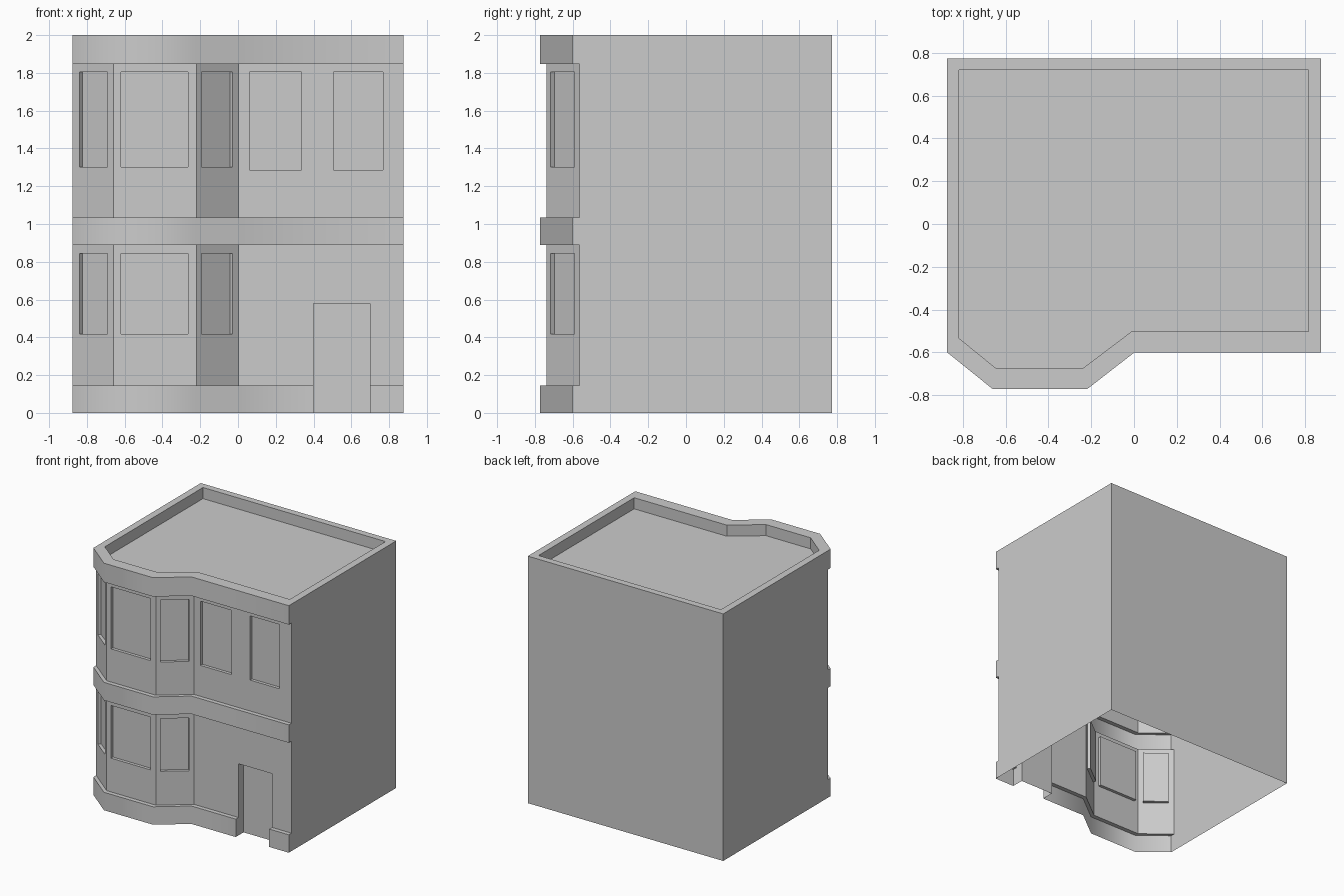
import bpy, bmesh, math
from mathutils import Vector

if "Cube" in bpy.data.objects:
    bpy.data.objects.remove(bpy.data.objects["Cube"])

W, BACK = 0.875, 0.774
BAND_Y, WALL_Y = -0.6, -0.565          # front lines of the trim bands and walls
BAY = [(-W, 0), (-0.66, -0.173), (-0.22, -0.173), (0.003, 0)]
PLAIN = BAY + [(W, 0)]
DOOR_X0, DOOR_X1, DOOR_Z, DOOR_Y = 0.4, 0.7, 0.58, -0.5
WITH_DOOR = BAY + [(DOOR_X0, 0), (DOOR_X1, 0), (W, 0)]
ROOF_Z = 1.91


def is_door(a, b):
    return (a[0], b[0]) == (DOOR_X0, DOOR_X1)


def make(name, quads, smooth=False):
    bm = bmesh.new()
    for q in quads:
        bm.faces.new([bm.verts.new(p) for p in q])
    bmesh.ops.remove_doubles(bm, verts=bm.verts, dist=1e-4)
    me = bpy.data.meshes.new(name)
    bm.to_mesh(me)
    bm.free()
    ob = bpy.data.objects.new(name, me)
    bpy.context.collection.objects.link(ob)
    if smooth:
        bpy.ops.object.select_all(action='DESELECT')
        ob.select_set(True)
        bpy.context.view_layer.objects.active = ob
        bpy.ops.object.shade_smooth_by_angle(angle=math.radians(50))
    return ob


def panel(a, b, y, z0, z1, holes=(), depth=0.025):
    """Front wall facet from a to b; returns wall quads and recessed window quads."""
    d = Vector((b[0] - a[0], b[1] - a[1], 0)).normalized()
    push = Vector((-d.y, d.x, 0)) * depth

    def pt(x, z):
        t = (x - a[0]) / (b[0] - a[0])
        return Vector((x, y + a[1] + t * (b[1] - a[1]), z))

    def rect(l, r, lo, hi):
        return [pt(l, lo), pt(r, lo), pt(r, hi), pt(l, hi)]

    xs = sorted({a[0], b[0], *[v for h in holes for v in h[:2]]})
    zs = sorted({z0, z1, *[v for h in holes for v in h[2:]]})
    wall, window = [], []
    for l, r in zip(xs, xs[1:]):
        for lo, hi in zip(zs, zs[1:]):
            if (l, r, lo, hi) not in holes:
                wall.append(rect(l, r, lo, hi))
    for h in holes:
        c = rect(*h)
        window.append([p + push for p in c])
        for p, q in zip(c, c[1:] + c[:1]):
            window.append([p, q, q + push, p + push])
    return wall, window


def ledge(a, b, z, up):
    q = [(a[0], BAND_Y + a[1], z), (b[0], BAND_Y + b[1], z),
         (b[0], WALL_Y + b[1], z), (a[0], WALL_Y + a[1], z)]
    return q if up else q[::-1]


# Storey walls with recessed windows
def storey(name, outline, z0, z1, wz, extra=()):
    walls, windows = [], []
    spans = {0: [(-0.84, -0.69)], 1: [(-0.62, -0.265)], 2: [(-0.192, -0.028)]}
    if extra:
        spans[3] = extra
    for i, (a, b) in enumerate(zip(outline, outline[1:])):
        holes = [(l, r, extra[0][2] if i == 3 else wz[0], wz[1])
                 for l, r, *_ in spans.get(i, [])]
        base = DOOR_Z if is_door(a, b) else z0
        w, win = panel(a, b, WALL_Y, base, z1, holes)
        walls += w
        windows += win
    make(name + "_wall", walls)
    make(name + "_windows", windows)


storey("ground_floor", WITH_DOOR, 0.145, 0.89, (0.418, 0.845))
storey("upper_floor", PLAIN, 1.035, 1.847, (1.303, 1.805),
       [(0.06, 0.337, 1.285), (0.505, 0.767, 1.285)])


# Trim bands, softly shaded round the bay
def band(name, outline, z0, z1, under, over):
    quads = []
    for a, b in zip(outline, outline[1:]):
        if z0 == 0 and is_door(a, b):
            continue
        quads += panel(a, b, BAND_Y, z0, z1)[0]
        if under:
            quads.append(ledge(a, b, z0, False))
        if over:
            quads.append(ledge(a, b, z1, True))
    make(name, quads, smooth=True)


band("plinth_band", WITH_DOOR, 0, 0.145, False, True)
band("middle_band", PLAIN, 0.89, 1.035, True, True)
band("top_band", PLAIN, 1.847, 2.0, True, False)

# Side and back walls
sides = [[(W, BACK, 0), (-W, BACK, 0), (-W, BACK, 2), (W, BACK, 2)]]
levels = [0, 0.145, 0.89, 1.035, 1.847, 2.0]
for i, (lo, hi) in enumerate(zip(levels, levels[1:])):
    y = WALL_Y if i % 2 else BAND_Y
    for x in (W, -W):
        q = [(x, y, lo), (x, BACK, lo), (x, BACK, hi), (x, y, hi)]
        sides.append(q if x > 0 else q[::-1])
make("side_and_back_walls", sides)

# Door recess
door = [[(DOOR_X0, DOOR_Y, 0), (DOOR_X1, DOOR_Y, 0),
         (DOOR_X1, DOOR_Y, DOOR_Z), (DOOR_X0, DOOR_Y, DOOR_Z)],
        [(DOOR_X0, DOOR_Y, DOOR_Z), (DOOR_X1, DOOR_Y, DOOR_Z),
         (DOOR_X1, WALL_Y, DOOR_Z), (DOOR_X0, WALL_Y, DOOR_Z)]]
for y, lo, hi in ((BAND_Y, 0, 0.145), (WALL_Y, 0.145, DOOR_Z)):
    for x in (DOOR_X0, DOOR_X1):
        q = [(x, y, lo), (x, DOOR_Y, lo), (x, DOOR_Y, hi), (x, y, hi)]
        door.append(q if x == DOOR_X0 else q[::-1])
make("door_recess", door)

# Parapet and sunken roof
outer = [(x, BAND_Y + y) for x, y in PLAIN] + [(W, BACK), (-W, BACK)]
inner = [(-0.818, -0.535), (-0.643, -0.677), (-0.242, -0.677), (-0.013, -0.504),
         (0.817, -0.504), (0.817, 0.72), (-0.818, 0.72)]
parapet = []
for i in range(len(outer)):
    j = (i + 1) % len(outer)
    a, b, c, d = outer[i], outer[j], inner[j], inner[i]
    parapet.append([(*a, 2), (*b, 2), (*c, 2), (*d, 2)])
    parapet.append([(*d, 2), (*c, 2), (*c, ROOF_Z), (*d, ROOF_Z)])
make("parapet", parapet)
make("roof", [[(*p, ROOF_Z) for p in inner]])
